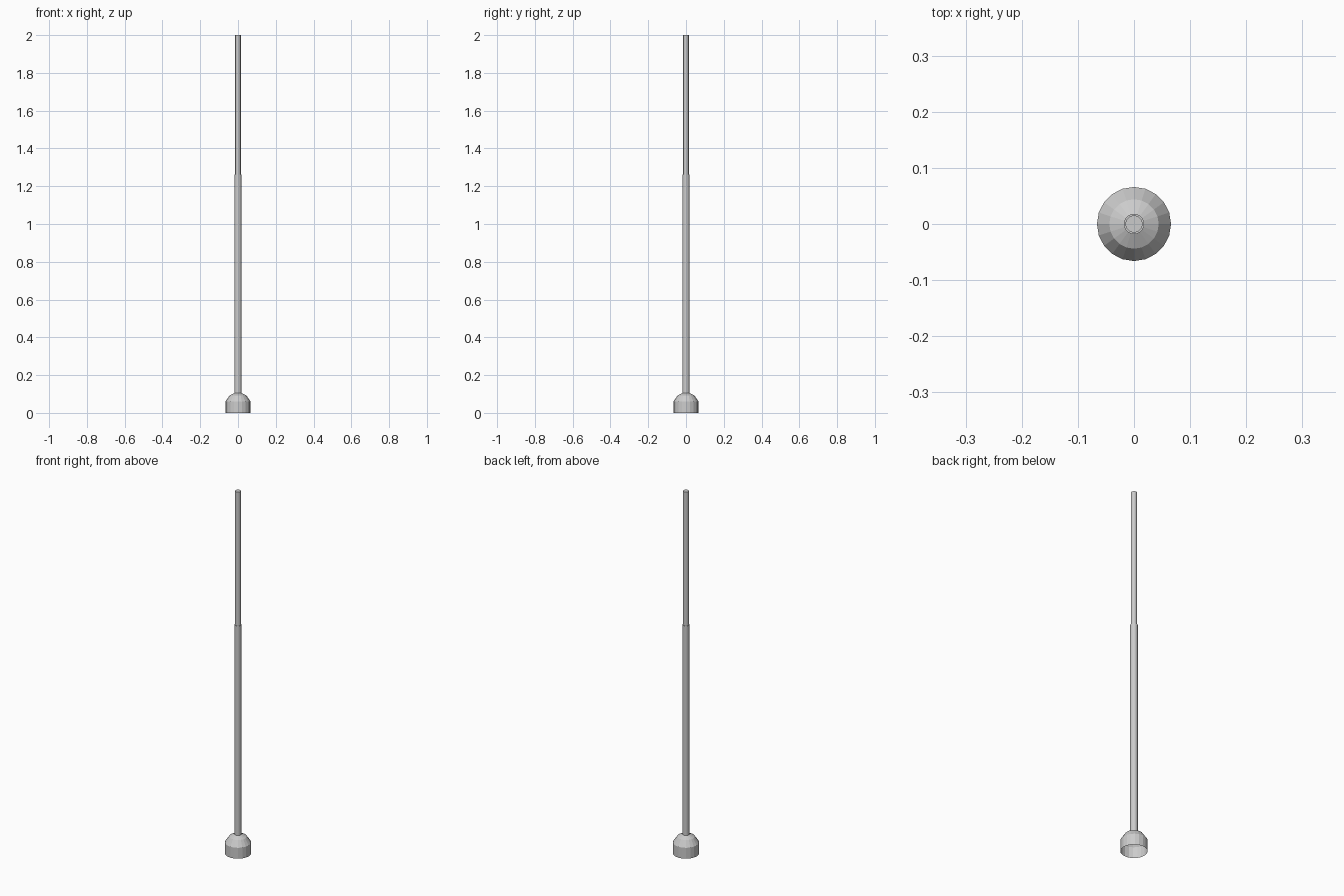
import bpy, bmesh, math

if "Cube" in bpy.data.objects:
    bpy.data.objects.remove(bpy.data.objects["Cube"])

SIDES = 20

def lathe(name, profile, cap_top=False):
    """Revolve a list of (radius, z) points around the z axis."""
    bm = bmesh.new()
    rings = []
    for r, z in profile:
        rings.append([bm.verts.new((r * math.cos(2 * math.pi * i / SIDES),
                                    r * math.sin(2 * math.pi * i / SIDES), z))
                      for i in range(SIDES)])
    for a, b in zip(rings, rings[1:]):
        for i in range(SIDES):
            j = (i + 1) % SIDES
            bm.faces.new((a[i], a[j], b[j], b[i]))
    if cap_top:
        bm.faces.new(rings[-1])
    mesh = bpy.data.meshes.new(name)
    bm.to_mesh(mesh)
    bm.free()
    obj = bpy.data.objects.new(name, mesh)
    bpy.context.collection.objects.link(obj)
    return obj

# open-bottomed cup: straight skirt, chamfered shoulder, shallow crown
lathe("cup", [(0.066, 0.0), (0.066, 0.06), (0.044, 0.093), (0.018, 0.106)], cap_top=True)

# handle: thicker lower tube stepping in to a thinner upper rod
lathe("handle", [(0.0182, 0.104), (0.0182, 1.262), (0.0152, 1.262), (0.0152, 2.0)], cap_top=True)
